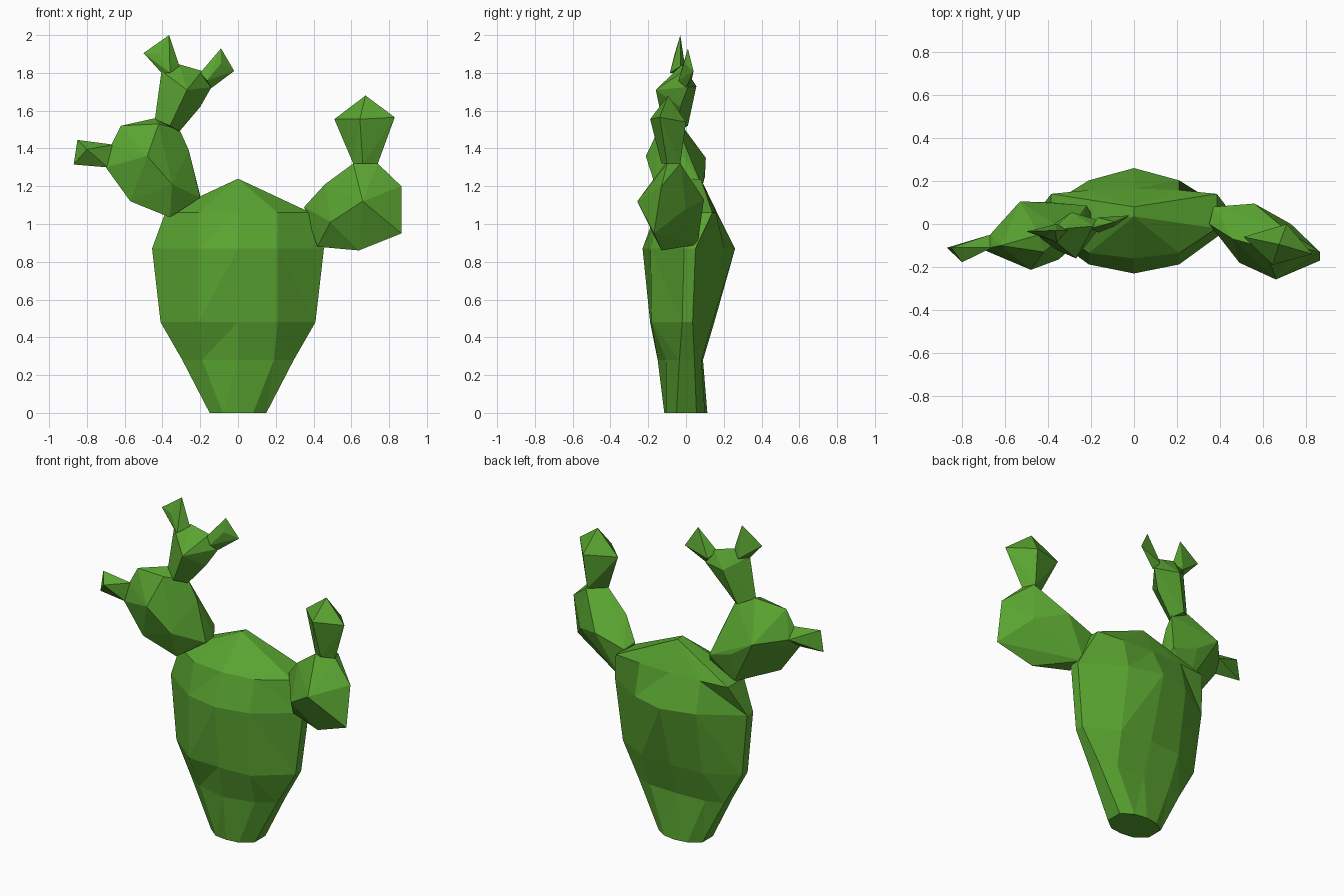
import bpy, bmesh

green = bpy.data.materials.new("cactus green")
green.diffuse_color = (0.10, 0.37, 0.03, 1)


def finish(name, bm):
    bmesh.ops.recalc_face_normals(bm, faces=bm.faces[:])
    me = bpy.data.meshes.new(name)
    bm.to_mesh(me)
    bm.free()
    me.materials.append(green)
    ob = bpy.data.objects.new(name, me)
    bpy.context.collection.objects.link(ob)
    return ob


def pad(name, pts):
    """Faceted lobe: the convex hull of a few outline and belly points."""
    bm = bmesh.new()
    for p in pts:
        bm.verts.new(p)
    bmesh.ops.convex_hull(bm, input=bm.verts[:])
    loose = [v for v in bm.verts if not v.link_faces]
    bmesh.ops.delete(bm, geom=loose, context='VERTS')
    return finish(name, bm)


# main body: stacked ten-sided rings, with slight creases near the foot
# (z, half width, shoulder x, front y, front shoulder y, back y, back shoulder y, rim front y, rim back y)
rings = [
    (0.00, 0.150, 0.08, -0.115, -0.105, 0.113, 0.100, -0.050, 0.055),
    (0.28, 0.295, 0.19, -0.150, -0.105, 0.090, 0.082, -0.035, 0.045),
    (0.48, 0.410, 0.21, -0.190, -0.183, 0.150, 0.140, -0.020, 0.035),
    (0.87, 0.455, 0.21, -0.230, -0.188, 0.260, 0.203, -0.010, 0.050),
    (1.06, 0.385, 0.21, -0.160, -0.135, 0.165, 0.158, -0.020, 0.140),
]
bm = bmesh.new()
loops = []
for z, w, s, f, fs, b, bs, r0, r1 in rings:
    sec = [(-w, r0), (-s, fs), (0, f), (s, fs), (w, r0),
           (w, r1), (s, bs), (0, b), (-s, bs), (-w, r1)]
    loops.append([bm.verts.new((x, y, z)) for x, y in sec])
for a, b in zip(loops, loops[1:]):
    for i in range(10):
        j = (i + 1) % 10
        q = (a[i], a[j], b[j], b[i])
        if i in (1, 3, 6, 8):  # mirrored diagonals on the broad faces
            if i in (1, 6):
                bm.faces.new((q[0], q[1], q[2]))
                bm.faces.new((q[0], q[2], q[3]))
            else:
                bm.faces.new((q[0], q[1], q[3]))
                bm.faces.new((q[1], q[2], q[3]))
        else:
            bm.faces.new(q)
bm.faces.new(loops[0])
# ridge across the top
t0 = bm.verts.new((0, 0.035, 1.24))
t1 = bm.verts.new((0, 0.08, 1.235))
top = loops[-1]
for i in range(4):
    bm.faces.new((top[i], top[i + 1], t0))
for i in range(5, 9):
    bm.faces.new((top[i], top[i + 1], t1))
bm.faces.new((top[4], top[5], t1, t0))
bm.faces.new((top[9], top[0], t0, t1))
finish("main_body", bm)

# right arm
pad("right_pad", [
    (0.35, 0.00, 1.09), (0.37, 0.08, 1.07), (0.46, -0.07, 1.21), (0.61, -0.11, 1.32),
    (0.74, -0.10, 1.32), (0.71, -0.03, 1.32), (0.865, -0.13, 1.20), (0.865, -0.17, 0.95),
    (0.64, -0.13, 0.86), (0.42, -0.06, 0.88), (0.42, 0.06, 0.89), (0.49, -0.18, 1.01),
    (0.66, -0.258, 1.12), (0.56, 0.095, 1.13), (0.73, 0.00, 1.08)])
pad("right_top_bud", [
    (0.61, -0.11, 1.32), (0.66, -0.13, 1.32), (0.74, -0.10, 1.32), (0.70, -0.03, 1.32),
    (0.51, -0.06, 1.555), (0.645, -0.19, 1.555), (0.83, -0.14, 1.565),
    (0.71, 0.00, 1.54), (0.675, -0.095, 1.68)])

# left arm
pad("left_pad", [
    (-0.20, 0.05, 1.15), (-0.20, -0.03, 1.14), (-0.22, 0.085, 1.20), (-0.26, -0.03, 1.39),
    (-0.31, -0.04, 1.50), (-0.44, -0.05, 1.56), (-0.62, -0.10, 1.52), (-0.70, -0.12, 1.30),
    (-0.67, -0.11, 1.42), (-0.67, -0.05, 1.36), (-0.57, -0.12, 1.12), (-0.36, -0.09, 1.035),
    (-0.37, 0.05, 1.06), (-0.48, -0.213, 1.36), (-0.35, -0.165, 1.21), (-0.53, 0.105, 1.35),
    (-0.38, 0.10, 1.25), (-0.42, -0.13, 1.53)])
pad("left_side_bud", [
    (-0.69, -0.12, 1.30), (-0.66, -0.11, 1.42), (-0.67, -0.05, 1.36),
    (-0.85, -0.11, 1.445), (-0.87, -0.11, 1.315), (-0.80, -0.178, 1.395)])
pad("left_upper_pad", [
    (-0.44, -0.06, 1.555), (-0.36, -0.12, 1.52), (-0.31, -0.05, 1.49), (-0.36, 0.01, 1.52),
    (-0.405, -0.05, 1.81), (-0.31, -0.02, 1.845), (-0.19, -0.01, 1.81), (-0.14, 0.01, 1.725),
    (-0.20, -0.03, 1.62), (-0.27, -0.16, 1.71), (-0.29, 0.055, 1.73)])
pad("upper_left_twig", [
    (-0.405, -0.05, 1.80), (-0.36, -0.085, 1.80), (-0.31, -0.03, 1.835), (-0.36, 0.00, 1.80),
    (-0.50, -0.035, 1.905), (-0.365, -0.03, 2.00), (-0.42, -0.06, 1.90)])
pad("upper_right_twig", [
    (-0.20, -0.02, 1.80), (-0.165, -0.04, 1.76), (-0.14, 0.00, 1.72), (-0.17, 0.03, 1.76),
    (-0.09, 0.01, 1.93), (-0.02, 0.04, 1.81), (-0.09, -0.01, 1.85)])
